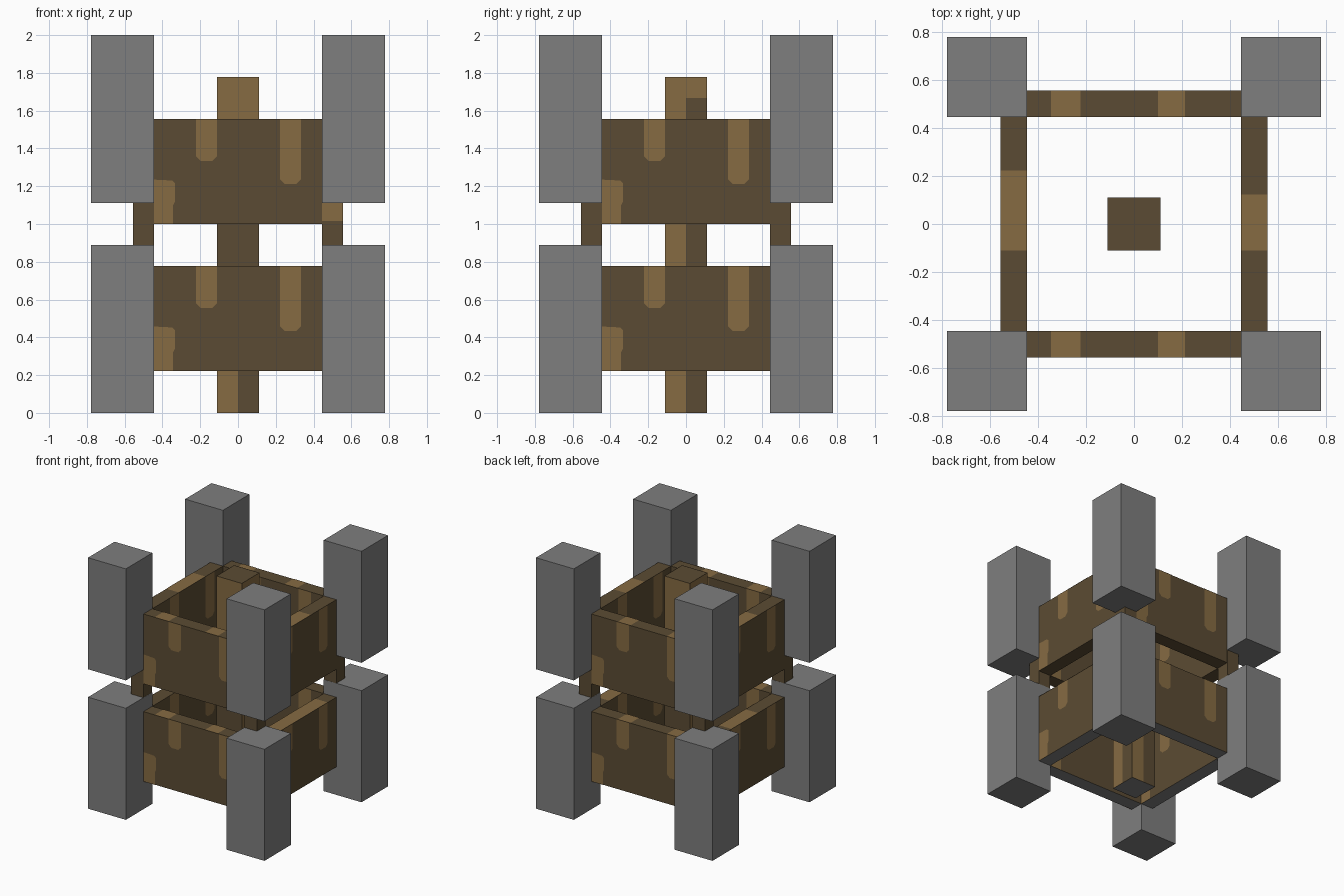
import bpy, bmesh
from mathutils import Matrix, Vector
from math import pi

if "Cube" in bpy.data.objects:
    bpy.data.objects.remove(bpy.data.objects["Cube"])

U = 1 / 9          # grid module of the design
EPS = 0.002        # lift of painted patches


def material(name, rgb):
    m = bpy.data.materials.new(name)
    m.diffuse_color = (*rgb, 1)
    m.use_nodes = True
    m.node_tree.nodes["Principled BSDF"].inputs["Base Color"].default_value = m.diffuse_color
    return m


GREY = material("stone_grey", (0.21, 0.21, 0.21))
DARK = material("dark_wood", (0.105, 0.071, 0.033))
LIGHT = material("light_wood", (0.24, 0.147, 0.055))


def finish(name, bm, mats):
    mesh = bpy.data.meshes.new(name)
    bm.to_mesh(mesh)
    bm.free()
    for m in mats:
        mesh.materials.append(m)
    obj = bpy.data.objects.new(name, mesh)
    bpy.context.collection.objects.link(obj)


def box(name, lo, hi, mat, turn=0, bottom=None):
    """Box between two corners, turned in quarter steps around z."""
    lo, hi = Vector(lo), Vector(hi)
    size, mid = hi - lo, (lo + hi) / 2
    bm = bmesh.new()
    bmesh.ops.create_cube(bm, size=1, matrix=Matrix.Rotation(turn * pi / 2, 4, 'Z')
                          @ Matrix.Translation(mid) @ Matrix.Diagonal((*size, 1)))
    bm.normal_update()
    if bottom:
        for f in bm.faces:
            f.material_index = 1 if f.normal.z < -0.5 else 0
    finish(name, bm, [mat, bottom] if bottom else [mat])


def patch(name, pts, dist, mat=LIGHT, turn=0):
    """Flat painted patch on an upright face; pts are (across, height)."""
    bm = bmesh.new()
    rot = Matrix.Rotation(turn * pi / 2, 3, 'Z')
    bm.faces.new([bm.verts.new(rot @ Vector((u, -dist - EPS, v))) for u, v in pts])
    finish(name, bm, [mat])


def top_patch(name, x0, x1, y0, y1, z):
    bm = bmesh.new()
    pts = [(x0, y0), (x1, y0), (x1, y1), (x0, y1)]
    bm.faces.new([bm.verts.new((x, y, z + EPS)) for x, y in pts])
    finish(name, bm, [LIGHT])


def rect(u0, u1, v0, v1):
    return [(u0, v0), (u1, v0), (u1, v1), (u0, v1)]


def drip(u0, u1, v0, v1, c=0.025):
    """Stripe hanging from the top edge with clipped lower corners."""
    return [(u0, v0 + c), (u0 + c, v0), (u1 - c, v0), (u1, v0 + c), (u1, v1), (u0, v1)]


# Stone corner posts, two tiers
for z in (0, 10 * U):
    for k in range(4):
        box("stone_post", (4 * U, 4 * U, z), (7 * U, 7 * U, z + 8 * U), GREY, k)

# Thin wooden corner pillars running through the stone
for k in range(4):
    box("corner_pillar", (4 * U + .001, 4 * U + .001, .001),
        (5 * U, 5 * U, 16 * U), DARK, k)
patch("pillar_patch", rect(4 * U + .001, 5 * U, 1.015, 10 * U), 5 * U)

# Two rings of wooden walls with bark patches outside and inside
for z, under in ((2 * U, GREY), (9 * U, DARK)):
    top = z + 5 * U
    for k in range(4):
        box("wall", (-4 * U, -5 * U, z), (4 * U, -4 * U, top), DARK, k, under)
        for d in (5 * U, -4 * U):
            patch("bark_drip_short", drip(-2 * U, -U, z + 3 * U, top), d, LIGHT, k)
            patch("bark_drip_long", drip(2 * U, 3 * U, z + 1.9 * U, top), d, LIGHT, k)
            patch("bark_corner", [(-4 * U, z), (-3 * U - .01, z), (-3 * U - .01, z + .1),
                                  (-3 * U, z + .12), (-3 * U, z + .215),
                                  (-3 * U - .015, z + .23), (-4 * U, z + .235)],
                  d, LIGHT, k)
    # stripes on the wall rims
    for y in (-5 * U, 4 * U):
        top_patch("rim_stripe", -3.1 * U, -2 * U, y, y + U, top)
        top_patch("rim_stripe", 0.9 * U, 1.9 * U, y, y + U, top)
    top_patch("rim_stripe", -5 * U, -4 * U, -U, 2 * U, top)
    y0, y1 = (-4 * U, 3 * U) if z < 0.5 else (-U, 1.1 * U)
    top_patch("rim_stripe", 4 * U, 5 * U, y0, y1, top)

# Central wooden post
box("center_post", (-U, -U, 0), (U, U, 16 * U), DARK, 0, GREY)
for k in (0, 2):
    patch("post_patch_low", rect(-U, 0, 0, 4 * U), U, LIGHT, k)
    patch("post_patch_high", rect(-U, U, 12 * U, 16 * U), U, LIGHT, k)
for k in (1, 3):
    patch("post_patch_side", rect(-U, 0, 0, 16 * U), U, LIGHT, k)
    patch("post_patch_top", rect(0, U, 15 * U, 16 * U), U, LIGHT, k)
